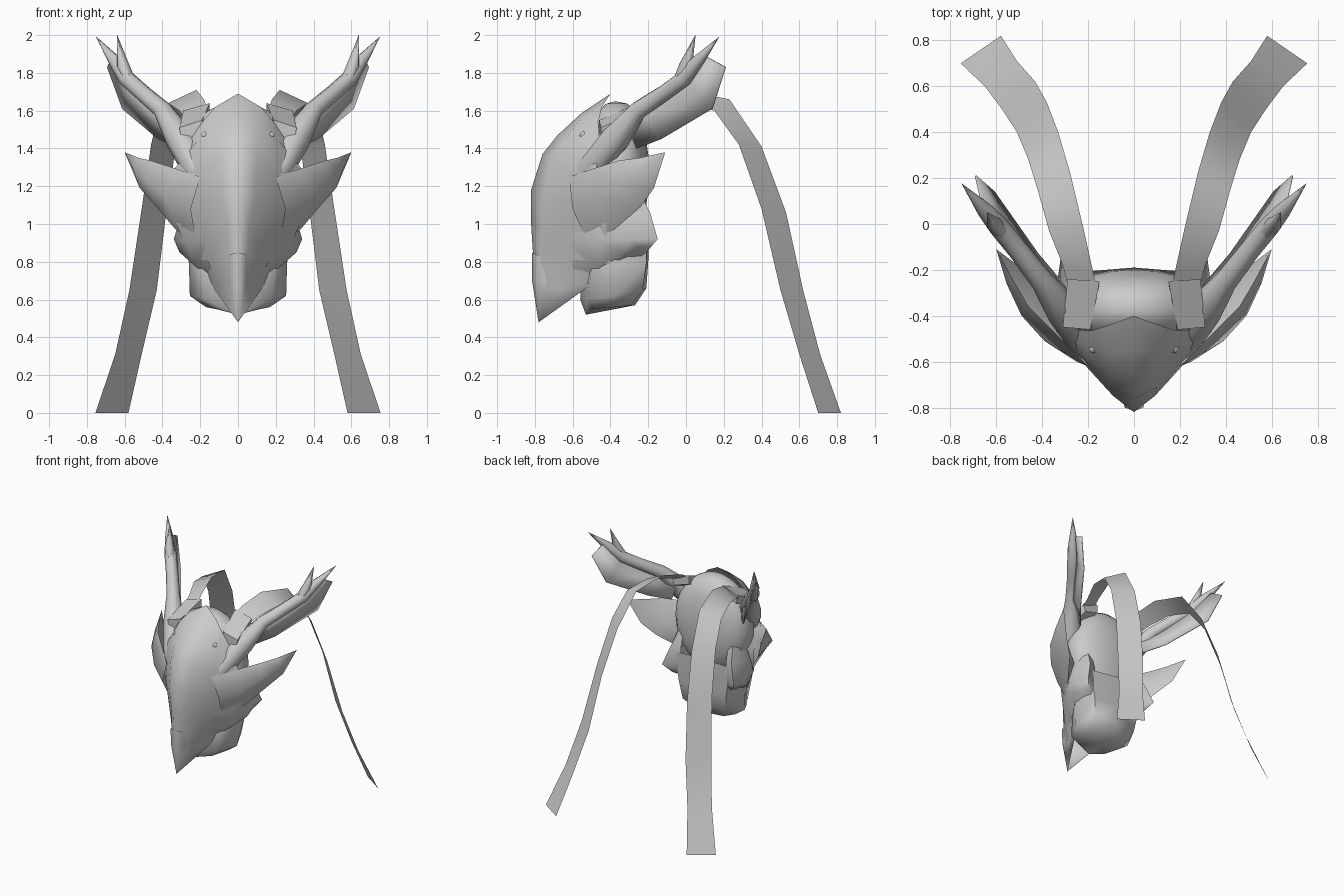
import bpy, bmesh, math
from mathutils import Vector

grey = bpy.data.materials.new("plain grey")
grey.diffuse_color = (0.6, 0.6, 0.6, 1)


def finish(name, bm, angle=40, thick=0):
    """Make a mirrored object from its +x half."""
    bmesh.ops.remove_doubles(bm, verts=bm.verts, dist=0.0005)
    bmesh.ops.recalc_face_normals(bm, faces=bm.faces)
    me = bpy.data.meshes.new(name)
    bm.to_mesh(me)
    bm.free()
    ob = bpy.data.objects.new(name, me)
    bpy.context.collection.objects.link(ob)
    me.materials.append(grey)
    if thick:
        s = ob.modifiers.new("thickness", 'SOLIDIFY')
        s.thickness, s.offset = thick, 0
    m = ob.modifiers.new("mirror", 'MIRROR')
    m.merge_threshold = 0.001
    bpy.ops.object.select_all(action='DESELECT')
    ob.select_set(True)
    bpy.context.view_layer.objects.active = ob
    bpy.ops.object.shade_smooth_by_angle(angle=math.radians(angle))
    return ob


def loft(name, rows, closed=False, cap=False, **kw):
    """Skin neighbouring rows of points."""
    bm = bmesh.new()
    vs = [[bm.verts.new(p) for p in r] for r in rows]
    n = len(rows[0])
    for a, b in zip(vs, vs[1:]):
        for i in range(n if closed else n - 1):
            j = (i + 1) % n
            bm.faces.new((a[i], a[j], b[j], b[i]))
    if cap:
        bm.faces.new(vs[0])
        bm.faces.new(vs[-1])
    return finish(name, bm, **kw)


def tube(name, path, sides=8, **kw):
    """Tapered horn along a path of (x, y, z, radius)."""
    pts = [Vector(p[:3]) for p in path]
    rows = []
    for i, p in enumerate(pts):
        d = (pts[min(i + 1, len(pts) - 1)] - pts[max(i - 1, 0)]).normalized()
        u = d.cross(Vector((0, 0, 1))).normalized()
        v = u.cross(d)
        r = path[i][3]
        rows.append([p + r * (math.cos(t) * u + math.sin(t) * v)
                     for t in (2 * math.pi * k / sides for k in range(sides))])
    return loft(name, rows, closed=True, **kw)


# Face mask: rows from crown to beak tip, each from nose ridge to cheek
loft("face_mask", [
    [(0, -.40, 1.69), (.12, -.445, 1.62), (.19, -.465, 1.54), (.25, -.46, 1.45)],
    [(0, -.55, 1.59), (.11, -.56, 1.55), (.20, -.55, 1.46), (.28, -.48, 1.36)],
    [(0, -.68, 1.47), (.11, -.65, 1.44), (.21, -.58, 1.38), (.33, -.47, 1.30)],
    [(0, -.76, 1.37), (.10, -.71, 1.34), (.20, -.61, 1.28), (.36, -.46, 1.24)],
    [(0, -.82, 1.18), (.09, -.75, 1.15), (.20, -.63, 1.12), (.37, -.42, 1.10)],
    [(0, -.82, 1.00), (.06, -.76, .98), (.17, -.64, .97), (.31, -.42, .96)],
    [(0, -.81, .84), (.05, -.77, .83), (.14, -.65, .82), (.26, -.40, .80)],
    [(0, -.80, .66), (.035, -.77, .66), (.09, -.66, .655), (.18, -.43, .73)],
    [(0, -.78, .48)] * 4], angle=70)

# Beak plate over the nose
loft("beak", [
    [(0, -.815, .85), (.04, -.80, .84), (.05, -.76, .83)],
    [(0, -.815, .70), (.04, -.79, .70), (.055, -.74, .70)],
    [(0, -.78, .475)] * 3], angle=50)

# Back of the head, flattened towards the rear
bm = bmesh.new()
bmesh.ops.create_uvsphere(bm, u_segments=20, v_segments=12, radius=1)
for v in bm.verts:
    y = v.co.y if v.co.y < 0.001 else v.co.y ** .75
    v.co = (v.co.x * .32, y * .18 - .375, v.co.z * .38 + 1.27)
bmesh.ops.bisect_plane(bm, geom=bm.verts[:] + bm.edges[:] + bm.faces[:],
                       plane_co=(0, 0, 0), plane_no=(-1, 0, 0), clear_outer=True)
finish("skull", bm)

# Jaw guard flaring behind the cheeks
loft("jaw_guard", [
    [(.20, -.58, 1.18), (.27, -.42, 1.20), (.27, -.32, 1.20), (.24, -.25, 1.18), (.20, -.25, 1.16)],
    [(.20, -.60, 1.05), (.30, -.46, 1.05), (.30, -.32, 1.05), (.27, -.19, 1.06), (.20, -.22, 1.05)],
    [(.18, -.61, .92), (.28, -.46, .91), (.34, -.30, .92), (.32, -.15, .92), (.20, -.22, .95)],
    [(.15, -.60, .78), (.23, -.46, .78), (.31, -.33, .85), (.27, -.21, .85), (.20, -.22, .86)],
    [(.09, -.58, .67), (.15, -.47, .71), (.19, -.38, .76), (.16, -.28, .80), (.14, -.27, .82)]],
    angle=60)

# Rounded lower jaw
loft("lower_jaw", [
    [(0, -.40, .545)] * 5,
    [(0, -.53, .52), (.12, -.50, .55), (.17, -.38, .56), (.13, -.29, .57), (0, -.27, .57)],
    [(0, -.56, .60), (.18, -.52, .60), (.255, -.38, .62), (.19, -.23, .65), (0, -.21, .66)],
    [(0, -.55, .75), (.19, -.50, .77), (.26, -.38, .79), (.21, -.21, .79), (0, -.20, .80)],
    [(0, -.50, 1.0), (.18, -.48, 1.0), (.28, -.36, 1.0), (.25, -.21, 1.02), (0, -.19, 1.04)]],
    angle=65)

# Pointed cheek fin sweeping back
loft("cheek_fin", [
    [(.20, -.62, 1.25), (.25, -.60, 1.08), (.22, -.52, .90), (.20, -.42, 1.10)],
    [(.32, -.50, 1.29), (.39, -.51, 1.15), (.33, -.38, .97), (.30, -.35, 1.13)],
    [(.46, -.36, 1.335), (.49, -.40, 1.23), (.43, -.24, 1.09), (.40, -.29, 1.20)],
    [(.525, -.25, 1.35), (.555, -.26, 1.29), (.52, -.17, 1.19), (.50, -.22, 1.27)],
    [(.60, -.11, 1.38)] * 4], closed=True, angle=65)

# Forked horn, rooted in a brow ridge
tube("horn", [(.13, -.65, 1.10, .015), (.175, -.58, 1.20, .045), (.23, -.49, 1.31, .075),
              (.305, -.375, 1.45, .08),
              (.40, -.25, 1.605, .05), (.50, -.12, 1.69, .045), (.59, -.01, 1.77, .045),
              (.65, .06, 1.86, .035), (.75, .175, 1.99, .001)], angle=60)
tube("horn_prong", [(.56, -.05, 1.73, .03), (.61, .00, 1.84, .035),
                    (.64, .05, 2.0, .001)], sides=6, angle=60)

# Thin blade hanging under the horn
loft("horn_blade", [
    [(.29, -.30, 1.50), (.31, -.26, 1.40)],
    [(.41, -.24, 1.60), (.42, -.13, 1.45)],
    [(.57, 0, 1.75), (.61, .14, 1.61)],
    [(.66, .08, 1.90), (.69, .21, 1.83)]], thick=.008)

# Strap socket on the crown
loft("ribbon_socket", [
    [(.18, -.46, 1.47), (.30, -.45, 1.44), (.31, -.45, 1.51), (.19, -.46, 1.55)],
    [(.15, -.25, 1.57), (.28, -.24, 1.53), (.29, -.24, 1.60), (.15, -.25, 1.64)]],
    closed=True, cap=True, angle=30)

# Long trailing ribbon: inner edge, outer edge
loft("ribbon", [
    [(.16, -.30, 1.60), (.28, -.30, 1.56)],
    [(.18, -.20, 1.66), (.31, -.18, 1.60)],
    [(.22, -.02, 1.71), (.37, -.03, 1.64)],
    [(.28, .23, 1.66), (.42, .15, 1.60)],
    [(.33, .40, 1.41), (.46, .28, 1.42)],
    [(.38, .53, 1.06), (.51, .40, 1.08)],
    [(.43, .62, .65), (.575, .50, .65)],
    [(.51, .71, .31), (.65, .60, .31)],
    [(.58, .82, 0), (.755, .70, 0)]], angle=60)

# Small brow studs, almost sunk into the forehead
bm = bmesh.new()
bmesh.ops.create_icosphere(bm, subdivisions=2, radius=.02)
bmesh.ops.translate(bm, verts=bm.verts, vec=(.175, -.543, 1.47))
finish("brow_stud", bm)
